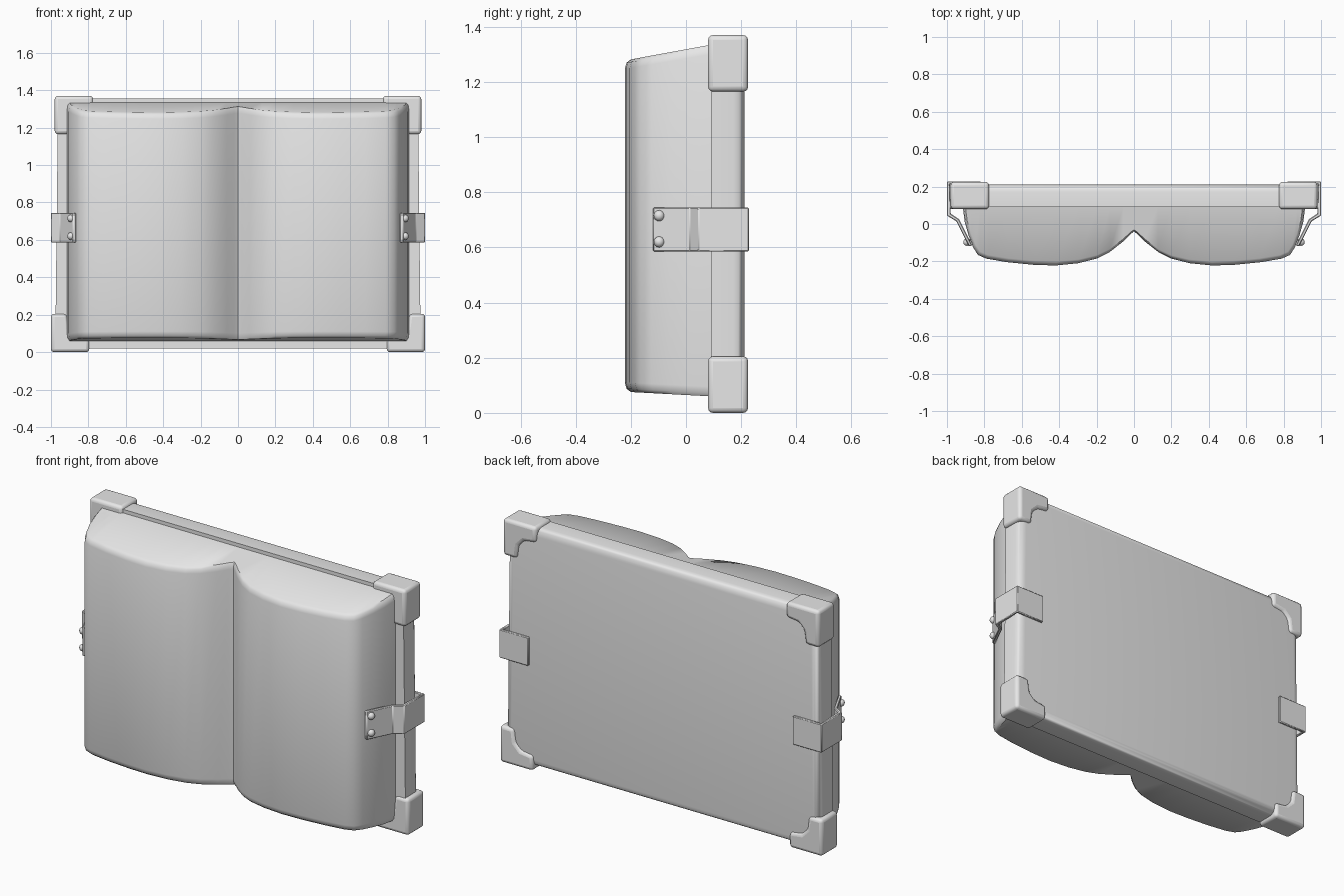
import bpy
import bmesh
from mathutils import Vector

cube = bpy.data.objects.get("Cube")
if cube:
    bpy.data.objects.remove(cube, do_unlink=True)

grey = bpy.data.materials.new("plain_grey")
grey.use_nodes = True
colour = (0.8, 0.8, 0.8, 1)
grey.diffuse_color = colour
grey.node_tree.nodes["Principled BSDF"].inputs["Base Color"].default_value = colour


def finish(name, bm, bevel=0, segments=2, angle=0.7):
    bmesh.ops.recalc_face_normals(bm, faces=bm.faces)
    mesh = bpy.data.meshes.new(name)
    bm.to_mesh(mesh)
    bm.free()
    mesh.materials.append(grey)
    obj = bpy.data.objects.new(name, mesh)
    bpy.context.collection.objects.link(obj)
    if bevel:
        mod = obj.modifiers.new("soft_edges", "BEVEL")
        mod.width, mod.segments, mod.limit_method = bevel, segments, "ANGLE"
    bpy.ops.object.select_all(action="DESELECT")
    obj.select_set(True)
    bpy.context.view_layer.objects.active = obj
    bpy.ops.object.shade_smooth_by_angle(angle=angle)
    return obj


def prism(points, place, low, high):
    """Extrude an outline; place(a, b, depth) maps it into space."""
    bm = bmesh.new()
    rings = [[bm.verts.new(place(a, b, d)) for a, b in points] for d in (low, high)]
    bm.faces.new(rings[0])
    bm.faces.new(rings[1])
    for i in range(len(points)):
        j = (i + 1) % len(points)
        bm.faces.new((rings[0][i], rings[0][j], rings[1][j], rings[1][i]))
    return bm


# Cover board, slightly wider at the bottom, rounded on its back rim
BACK = 0.212
outline = [(-0.977, 0.02), (0.977, 0.02), (0.962, 1.355), (-0.962, 1.355)]
cover = prism(outline, lambda x, z, y: (x, y, z), 0.09, BACK)
rim = [e for e in cover.edges if all(v.co.y > 0.2 for v in e.verts)]
bmesh.ops.bevel(cover, geom=rim, offset=0.04, segments=4, profile=0.5, affect="EDGES")
finish("cover", cover, angle=0.9)

# Two swelling page halves meeting in a central valley
half = [(0.02, -0.055), (0.06, -0.095), (0.13, -0.15), (0.2, -0.185),
        (0.3, -0.21), (0.42, -0.222), (0.54, -0.218), (0.68, -0.204),
        (0.79, -0.185), (0.835, -0.165), (0.86, -0.125), (0.885, -0.06),
        (0.905, 0.01), (0.915, 0.09)]
profile = [(-x, y) for x, y in reversed(half)] + [(0, -0.04)] + half
HINGE = 0.09


def page_row(top, inset, at_back=False):
    row = []
    for x, y in profile:
        depth = HINGE - y
        z = 1.335 - 0.17 * depth if top else 0.06 + 0.05 * depth
        z += (-inset if top else inset)
        if not inset:
            x, depth = x * 0.985, depth * 0.93
        if at_back:
            depth, z = 0, (1.335 if top else 0.06)
        row.append(pages.verts.new((x, HINGE - depth, z)))
    return row


pages = bmesh.new()
rows = [page_row(False, 0, True), page_row(False, 0), page_row(False, 0.012),
        page_row(False, 0.035), page_row(True, 0.035), page_row(True, 0.012),
        page_row(True, 0), page_row(True, 0, True)]
# Ease the rows between the end and the body for a rounded lip
for k, end in ((2, 1), (5, 6)):
    for v, w in zip(rows[k], rows[end]):
        v.co.x = v.co.x * 0.7 + w.co.x * 0.3
        v.co.y = v.co.y * 0.7 + w.co.y * 0.3
for k, row in enumerate(rows):
    above = rows[(k + 1) % len(rows)]
    for i in range(len(row) - 1):
        pages.faces.new((row[i], row[i + 1], above[i + 1], above[i]))
bmesh.ops.remove_doubles(pages, verts=pages.verts, dist=0.0005)
bmesh.ops.dissolve_degenerate(pages, edges=pages.edges, dist=0.0005)
finish("pages", pages, angle=0.75)

# Corner guards wrapping the four corners
guard = [(0, 0), (0.205, 0), (0.205, 0.085), (0.13, 0.095),
         (0.095, 0.13), (0.085, 0.205), (0, 0.205)]
for side, side_name in ((1, "left"), (-1, "right")):
    for level, corner_x, corner_z, up in (("bottom", 1.0, 0.0, 1), ("top", 0.98, 1.37, -1)):
        bm = prism(guard,
                   lambda a, b, y: (side * (corner_x - a), y, corner_z + up * b),
                   0.08, 0.225)
        finish(f"{level}_{side_name}_corner_guard", bm, bevel=0.018, segments=3, angle=0.9)

# Clasps: a bent strip from the back of the cover to the page edge, with rivets
path = [(0.82, 0.212), (0.985, 0.212), (0.98, 0.055), (0.935, 0.025), (0.865, -0.115)]
outer = [(0.82, 0.228), (1.0, 0.228), (1.0, 0.045), (0.95, 0.015), (0.882, -0.12)]
for side, side_name in ((1, "left"), (-1, "right")):
    bm = prism(path + outer[::-1], lambda x, y, z: (side * x, y, z), 0.585, 0.745)
    finish(f"{side_name}_clasp", bm, bevel=0.004, segments=1, angle=0.5)
    for number, z in enumerate((0.62, 0.715)):
        rivet = bmesh.new()
        bmesh.ops.create_uvsphere(rivet, u_segments=16, v_segments=8, radius=0.02)
        bmesh.ops.translate(rivet, verts=rivet.verts, vec=Vector((side * 0.893, -0.097, z)))
        finish(f"{side_name}_clasp_rivet_{number + 1}", rivet)
